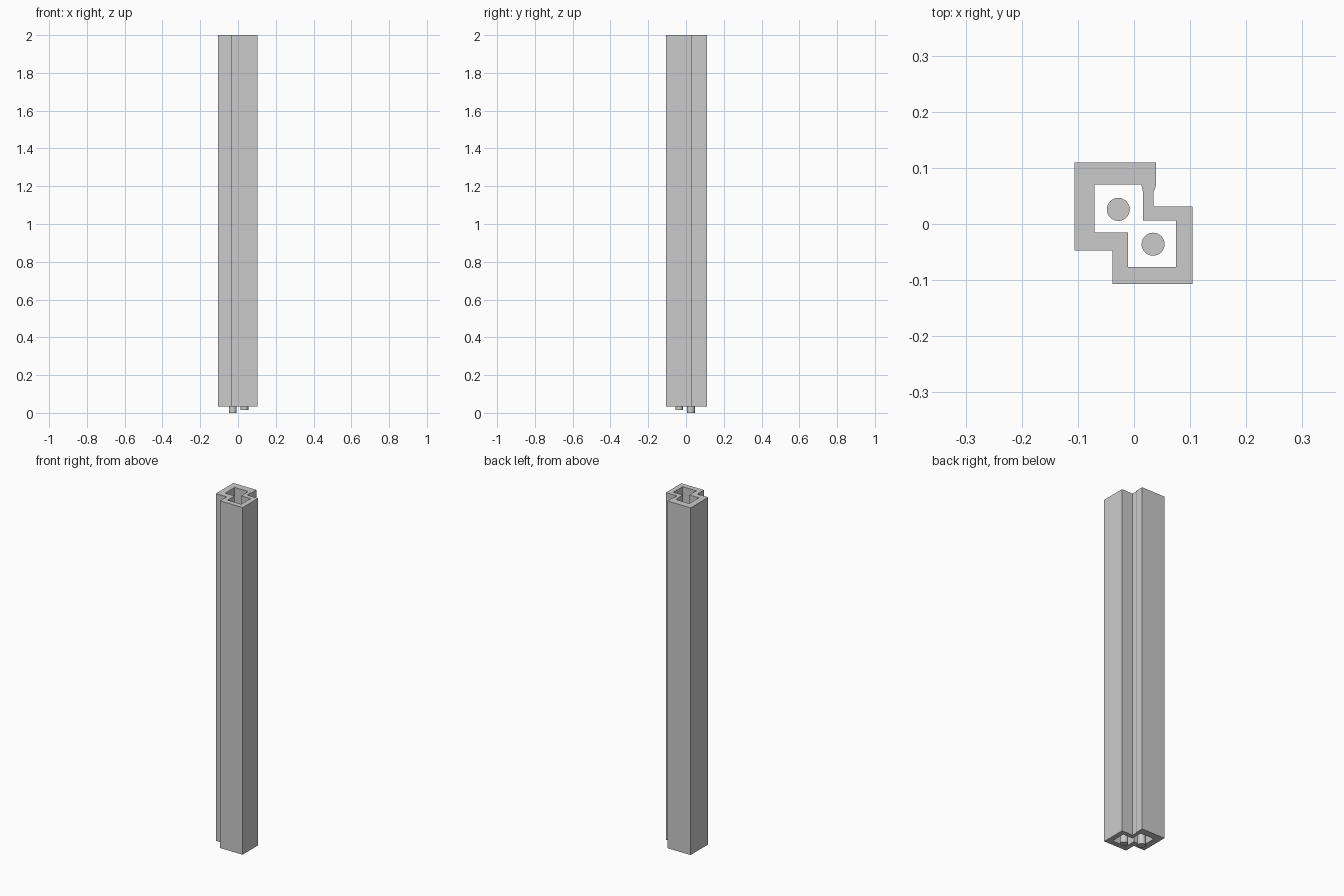
import bpy, bmesh

if "Cube" in bpy.data.objects:
    bpy.data.objects.remove(bpy.data.objects["Cube"])

OUTER = [(-.106, .11), (.039, .11), (.039, .068), (.035, .057), (.035, .031), (.104, .031),
         (.104, -.107), (-.038, -.107), (-.038, -.047), (-.106, -.047)]
INNER = [(-.07, .07), (.013, .07), (.016, .057), (.016, .006), (.075, .006),
         (.075, -.077), (-.011, -.077), (-.011, -.015), (-.07, -.015)]


# Hollow stepped casing: two joined square shafts, open at both ends
def casing(name, loops, z0, z1):
    bm = bmesh.new()
    edges = []
    for pts in loops:
        vs = [bm.verts.new((x, y, z0)) for x, y in pts]
        edges += [bm.edges.new((vs[i], vs[i - 1])) for i in range(len(vs))]
    bmesh.ops.triangle_fill(bm, edges=edges, use_beauty=True, use_dissolve=False)
    ext = bmesh.ops.extrude_face_region(bm, geom=bm.faces[:], use_keep_orig=True)
    top = [g for g in ext["geom"] if isinstance(g, bmesh.types.BMVert)]
    bmesh.ops.translate(bm, vec=(0, 0, z1 - z0), verts=top)
    bmesh.ops.recalc_face_normals(bm, faces=bm.faces[:])
    me = bpy.data.meshes.new(name)
    bm.to_mesh(me)
    bm.free()
    bpy.context.collection.objects.link(bpy.data.objects.new(name, me))


# Round pipe running inside a shaft and poking out below it
def pipe(name, x, y, z0, z1):
    bpy.ops.mesh.primitive_cylinder_add(vertices=32, radius=.0205, depth=z1 - z0,
                                        location=(x, y, (z0 + z1) / 2))
    bpy.context.object.name = name
    bpy.ops.object.shade_smooth_by_angle()


casing("casing", (OUTER, INNER), .034, 2)
pipe("back_pipe", -.028, .026, 0, 1.9)
pipe("front_pipe", .034, -.036, .014, 1.9)
